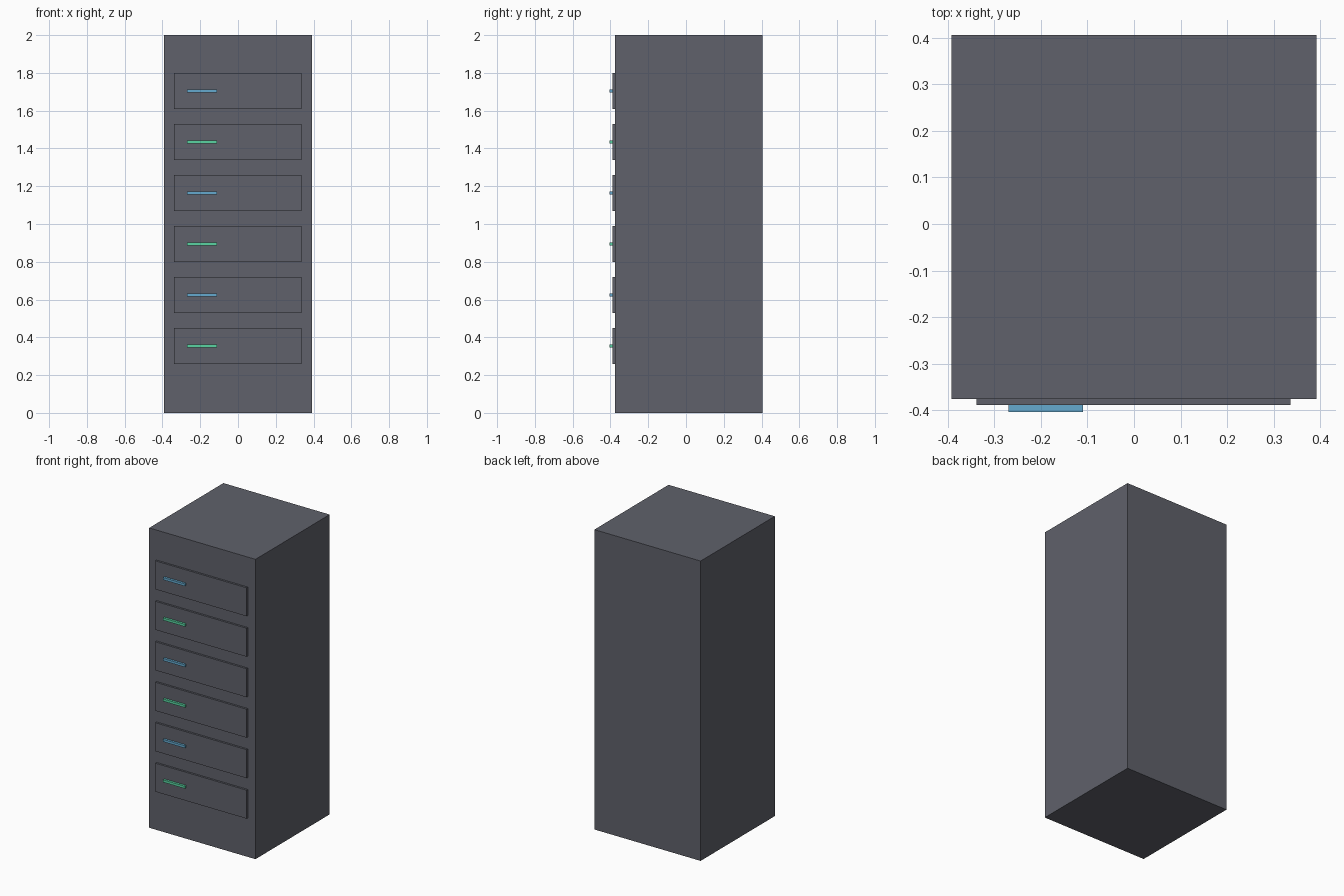
import bpy

if "Cube" in bpy.data.objects:
    bpy.data.objects.remove(bpy.data.objects["Cube"], do_unlink=True)


def material(name, rgb):
    mat = bpy.data.materials.new(name)
    mat.use_nodes = True
    mat.diffuse_color = (*rgb, 1)
    mat.node_tree.nodes["Principled BSDF"].inputs["Base Color"].default_value = (*rgb, 1)
    return mat


def box(name, x, y, z, mat):
    """Box spanning the given (low, high) range on each axis."""
    spans = (x, y, z)
    bpy.ops.mesh.primitive_cube_add(size=1, location=[(a + b) / 2 for a, b in spans])
    obj = bpy.context.object
    obj.name = name
    obj.scale = [b - a for a, b in spans]
    bpy.ops.object.transform_apply(location=False, rotation=False, scale=True)
    obj.data.materials.append(mat)
    return obj


grey = material("dark_grey_metal", (0.115, 0.12, 0.145))
blue = material("blue_light", (0.13, 0.40, 0.62))
green = material("green_light", (0.10, 0.66, 0.36))

# Cabinet body
FRONT, FACE = -0.376, -0.389
box("cabinet", (-0.392, 0.392), (FRONT, 0.406), (0, 2), grey)

# Six front panels, each with an indicator bar in alternating colours
for i in range(6):
    z = 0.355 + 0.27 * i
    box(f"panel_{i + 1}", (-0.338, 0.336), (FACE, FRONT + 0.01), (z - 0.095, z + 0.095), grey)
    box(f"indicator_{i + 1}", (-0.27, -0.11), (-0.404, FACE + 0.005),
        (z - 0.008, z + 0.008), blue if i % 2 else green)
